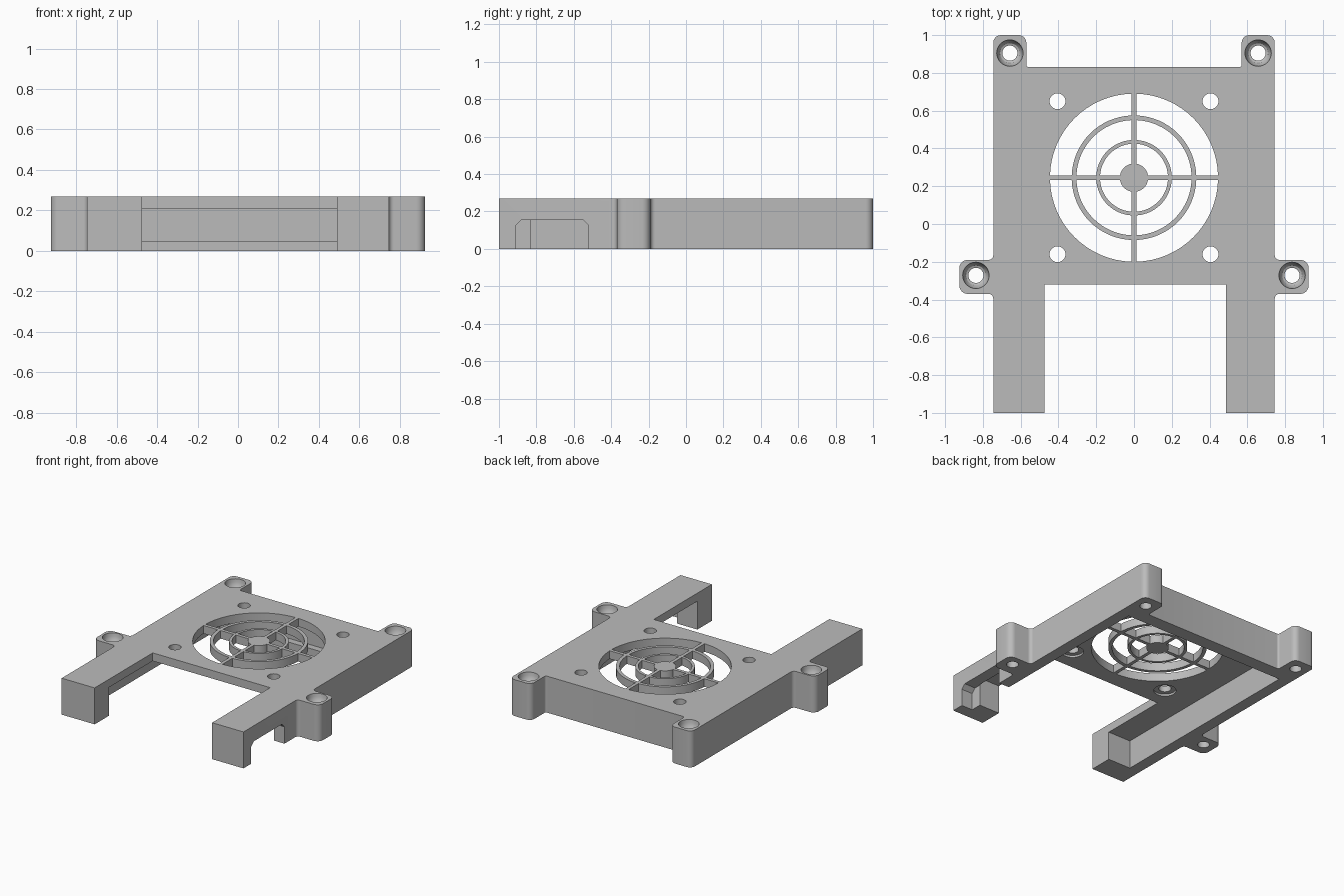
import bpy, bmesh, math
from mathutils import Vector, Matrix

cube = bpy.data.objects.get("Cube")
if cube:
    bpy.data.objects.remove(cube, do_unlink=True)

HEIGHT, UNDERSIDE = 0.27, 0.21
FAN = Vector((0, 0.245))

grey = bpy.data.materials.new("plain_grey")
grey.use_nodes = True
grey.diffuse_color = (0.5, 0.5, 0.5, 1)
grey.node_tree.nodes["Principled BSDF"].inputs["Base Color"].default_value = (0.5, 0.5, 0.5, 1)


def rounded(corners, steps=6):
    """Outline from (x, y, radius) corners, each rounded by an arc."""
    path = []
    for i, (x, y, r) in enumerate(corners):
        p = Vector((x, y))
        if r == 0:
            path.append(p)
            continue
        a = (Vector(corners[i - 1][:2]) - p).normalized()
        b = (Vector(corners[(i + 1) % len(corners)][:2]) - p).normalized()
        centre = p + (a + b) * r
        for k in range(steps + 1):
            t = k / steps * math.pi / 2
            path.append(centre - b * r * math.cos(t) - a * r * math.sin(t))
    return path


def prism(bm, outline, low, high, turn=Matrix()):
    """Closed prism of a flat outline."""
    verts = [bm.verts.new(turn @ Vector((p[0], p[1], low))) for p in outline]
    face = bm.faces.new(verts)
    top = bmesh.ops.extrude_face_region(bm, geom=[face])["geom"]
    move = turn.to_3x3() @ Vector((0, 0, high - low))
    bmesh.ops.translate(bm, vec=move, verts=[v for v in top if isinstance(v, bmesh.types.BMVert)])


def box(bm, x0, x1, y0, y1, z0, z1):
    prism(bm, [(x0, y0), (x1, y0), (x1, y1), (x0, y1)], z0, z1)


def lathe(bm, x, y, profile, sides=32):
    """Closed turned solid from (radius, height) points."""
    rings = [[bm.verts.new((x + r * math.cos(k * math.tau / sides),
                            y + r * math.sin(k * math.tau / sides), z))
              for k in range(sides)] for r, z in profile]
    for low, high in zip(rings, rings[1:]):
        for k in range(sides):
            n = (k + 1) % sides
            bm.faces.new((low[k], low[n], high[n], high[k]))
    bm.faces.new(rings[0])
    bm.faces.new(rings[-1])


def make(name, bm):
    bmesh.ops.recalc_face_normals(bm, faces=bm.faces)
    mesh = bpy.data.meshes.new(name)
    bm.to_mesh(mesh)
    bm.free()
    obj = bpy.data.objects.new(name, mesh)
    bpy.context.collection.objects.link(obj)
    mesh.materials.append(grey)
    return obj


# Frame outline: plate, two legs, two rear ears, two side ears
right = [(0.488, -0.32, 0), (0.488, -1, 0), (0.745, -1, 0), (0.745, -0.37, 0.025),
         (0.925, -0.37, 0.045), (0.925, -0.19, 0.045), (0.745, -0.19, 0.025),
         (0.745, 1, 0.04), (0.57, 1, 0.04), (0.57, 0.83, 0.015)]
left = [(-x, y, r) for x, y, r in reversed(right)]
left[-2:] = [(-0.475, -1, 0), (-0.475, -0.32, 0)]
bm = bmesh.new()
prism(bm, rounded(right + left), 0, HEIGHT)
frame = make("fan_frame", bm)

cutters = []

# Hollow underside
bm = bmesh.new()
box(bm, -0.66, 0.66, -0.83, 0.73, -0.1, UNDERSIDE)
cutters.append(make("cavity_cutter", bm))

# Groove above the rear lip
bm = bmesh.new()
box(bm, -0.66, 0.66, 0.7, 0.78, 0.05, UNDERSIDE)
cutters.append(make("rear_groove_cutter", bm))

# Cable window in one leg
bm = bmesh.new()
window = [(-0.91, -0.1), (-0.52, -0.1), (-0.52, 0.125), (-0.55, 0.155), (-0.88, 0.155), (-0.91, 0.125)]
sideways = Matrix(((0, 0, 1, 0), (1, 0, 0, 0), (0, 1, 0, 0), (0, 0, 0, 1)))
prism(bm, window, 0.655, 0.8, sideways)
cutters.append(make("window_cutter", bm))

# Fan grille openings: three rings of four sectors
bm = bmesh.new()
BAR = 0.0125
for inner, outer in ((0.075, 0.18), (0.2, 0.305), (0.33, 0.445)):
    for quarter in range(4):
        outline = []
        for radius, forward in ((outer, True), (inner, False)):
            start = math.asin(BAR / radius)
            span = math.pi / 2 - 2 * start
            steps = range(17) if forward else range(16, -1, -1)
            for k in steps:
                a = start + span * k / 16 + quarter * math.pi / 2
                outline.append(FAN + Vector((math.cos(a), math.sin(a))) * radius)
        prism(bm, outline, 0.1, 0.4)
# Fan screw holes, flared below
for x in (-0.405, 0.405):
    for y in (-0.16, 0.65):
        lathe(bm, x, y, [(0.075, 0.15), (0.075, UNDERSIDE + 0.015), (0.042, UNDERSIDE + 0.015), (0.042, 0.4)])
# Ear holes with bowl-shaped countersinks
bowl = [(0.04, -0.1), (0.04, 0.21), (0.052, 0.215), (0.061, 0.228), (0.067, 0.248), (0.07, 0.27), (0.07, 0.4)]
for side in (-1, 1):
    lathe(bm, side * 0.657, 0.905, bowl)
    lathe(bm, side * 0.837, -0.272, bowl)
cutters.append(make("hole_cutter", bm))

for cutter in cutters:
    cutter.hide_render = True
    cutter.hide_viewport = True
    cut = frame.modifiers.new(cutter.name, "BOOLEAN")
    cut.operation = "DIFFERENCE"
    cut.solver = "EXACT"
    cut.object = cutter

# Apply the cuts and drop the cutters
bpy.context.view_layer.update()
bpy.ops.object.select_all(action="DESELECT")
frame.select_set(True)
bpy.context.view_layer.objects.active = frame
for name in [m.name for m in frame.modifiers]:
    bpy.ops.object.modifier_apply(modifier=name)
for cutter in cutters:
    bpy.data.objects.remove(cutter, do_unlink=True)
bpy.ops.object.shade_smooth_by_angle(angle=math.radians(30))
